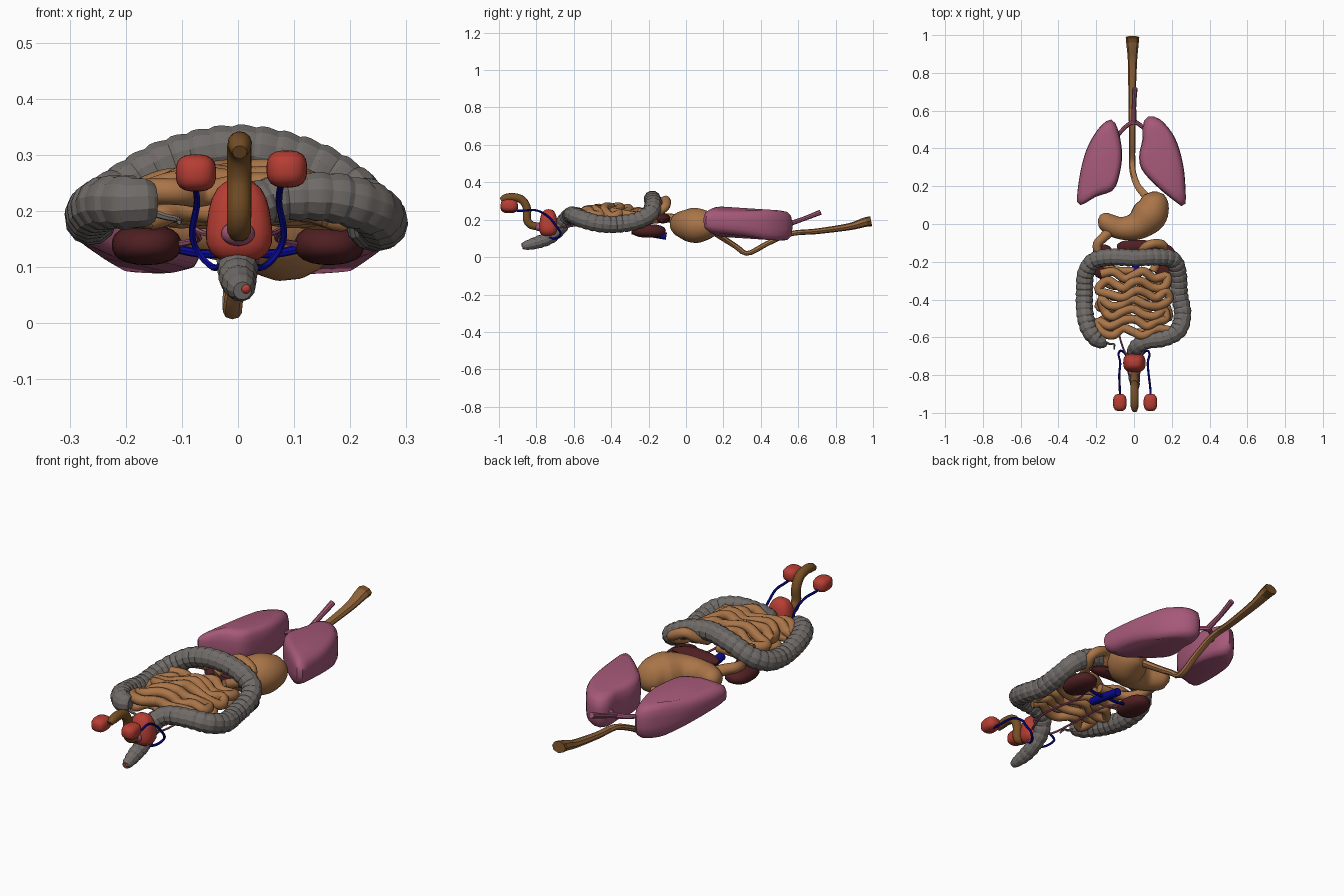
import bpy, bmesh, math
from mathutils import Vector

if "Cube" in bpy.data.objects:
    bpy.data.objects.remove(bpy.data.objects["Cube"])


def material(name, rgb):
    m = bpy.data.materials.new(name)
    m.diffuse_color = (*rgb, 1)
    m.use_nodes = True
    m.node_tree.nodes["Principled BSDF"].inputs["Base Color"].default_value = m.diffuse_color
    return m


TAN = material("tan", (.40, .178, .065))
UMBER = material("umber", (.29, .13, .042))
BROWN = material("dark brown", (.18, .077, .018))
PINK = material("pink", (.376, .098, .188))
GRAY = material("warm gray", (.162, .147, .138))
RED = material("red", (.47, .048, .034))
MAROON = material("maroon", (.078, .014, .016))
BLUE = material("blue", (.003, .003, .31))


def finish(name, bm, mats, angle=40, rule=None):
    bmesh.ops.recalc_face_normals(bm, faces=bm.faces)
    if rule:
        for f in bm.faces:
            f.material_index = rule(f.calc_center_median())
    me = bpy.data.meshes.new(name)
    bm.to_mesh(me)
    bm.free()
    for m in mats:
        me.materials.append(m)
    me.shade_smooth()
    me.set_sharp_from_angle(angle=math.radians(angle))
    ob = bpy.data.objects.new(name, me)
    bpy.context.collection.objects.link(ob)
    return ob


def spline(pts, n, closed=False):
    """Smooth curve through the points, evenly resampled to n samples."""
    P = [Vector(p) for p in pts]
    if closed:
        P = [P[-1]] + P + P[:2]
    else:
        P = [2 * P[0] - P[1]] + P + [2 * P[-1] - P[-2]]
    fine = []
    for i in range(1, len(P) - 2):
        a, b, c, d = P[i - 1:i + 3]
        for k in range(16):
            t = k / 16
            fine.append(.5 * (2 * b + (c - a) * t + (2 * a - 5 * b + 4 * c - d) * t * t
                              + (3 * b - a - 3 * c + d) * t ** 3))
    fine.append(P[-2])
    dist = [0]
    for a, b in zip(fine, fine[1:]):
        dist.append(dist[-1] + (Vector(b[:3]) - Vector(a[:3])).length)
    out, j = [], 0
    for i in range(n):
        s = dist[-1] * i / (n if closed else n - 1)
        while j < len(dist) - 2 and dist[j + 1] < s:
            j += 1
        out.append(fine[j].lerp(fine[j + 1], (s - dist[j]) / max(dist[j + 1] - dist[j], 1e-9)))
    return out


def loft(bm, rings):
    rows = [[bm.verts.new(p) for p in r] for r in rings]
    k = len(rows[0])
    for a, b in zip(rows, rows[1:]):
        for i in range(k):
            bm.faces.new((a[i], a[(i + 1) % k], b[(i + 1) % k], b[i]))
    bm.faces.new(rows[0])
    bm.faces.new(rows[-1])


def tube(name, pts, mats, n=30, sides=10, bulge=None, angle=40, rule=None, flat=1.0):
    """Sweep a circle along (x, y, z, radius) points; flat squashes it in z."""
    S = spline(pts, n)
    pos = [Vector(s[:3]) for s in S]
    u = None
    rings = []
    for i, p in enumerate(pos):
        t = (pos[min(i + 1, n - 1)] - pos[max(i - 1, 0)]).normalized()
        if u is None:
            u = t.orthogonal()
        u = (u - t * u.dot(t)).normalized()
        v = t.cross(u)
        r = max(S[i][3], .002) * (bulge(i) if bulge else 1)
        ring = []
        for k in range(sides):
            a = 2 * math.pi * k / sides
            q = r * (math.cos(a) * u + math.sin(a) * v)
            q.z *= flat
            ring.append(p + q)
        rings.append(ring)
    bm = bmesh.new()
    loft(bm, rings)
    return finish(name, bm, mats, angle, rule)


def blob(name, centre, size, mat, power=2.0, taper=0.0):
    """Rounded body: power 2 is an ellipsoid, higher is boxier."""
    bm = bmesh.new()
    bmesh.ops.create_uvsphere(bm, u_segments=20, v_segments=12, radius=1)
    for v in bm.verts:
        c = v.co
        k = sum(abs(x) ** power for x in c) ** (-1 / power)
        c *= k
        w = 1 - taper * c.z
        v.co = Vector((c.x * size[0] * w, c.y * size[1] * w, c.z * size[2])) + Vector(centre)
    return finish(name, bm, [mat])


# Gullet, flared and flattened at the throat
tube("gullet", [(-.008, .99, .192, .036), (-.008, .955, .186, .033), (-.008, .87, .162, .025),
                (-.01, .7, .138, .02), (-.01, .56, .125, .018), (-.01, .44, .075, .017),
                (-.01, .33, .02, .017), (-.005, .27, .055, .017), (.02, .2, .1, .019),
                (.07, .14, .14, .022)], [TAN, UMBER, BROWN], n=40, sides=8, flat=.75,
     rule=lambda c: 2 if c.y > .96 else 1 if c.y > .62 else 0)

# Windpipe and its two branches
tube("windpipe", [(.005, .72, .24, .014), (0, .63, .205, .012), (0, .53, .17, .014)],
     [PINK], n=10, sides=8)
for s, tag in ((-1, "left"), (1, "right")):
    tube(tag + "_bronchus", [(0, .545, .172, .012), (s * .05, .51, .168, .011),
                             (s * .1, .45, .165, .01)], [PINK], n=8, sides=8)


# Lungs: stacked outlines, thinner only near the outer edge
def lung(name, outline):
    ring = spline([(x, y, 0) for x, y in outline], 36, True)
    mid = sum(ring, Vector()) / len(ring)
    rings = []
    for t, k in ((-1, .72), (-.93, .88), (-.65, .98), (-.2, 1), (.3, 1), (.7, .97), (.93, .88), (1, .72)):
        layer = []
        for p in ring:
            q = mid + (p - mid) * k
            half = .081 * (1 - .55 * max(0, (abs(q.x) - .2) / .1))
            layer.append((q.x, q.y, .195 - .065 * (q.y - .1) + half * t))
        rings.append(layer)
    bm = bmesh.new()
    loft(bm, rings)
    finish(name, bm, [PINK], 50)


lung("left_lung", [(-.12, .553), (-.18, .515), (-.245, .41), (-.283, .28), (-.302, .13), (-.28, .1),
                   (-.2, .145), (-.11, .18), (-.075, .27), (-.063, .38), (-.085, .5)])
lung("right_lung", [(.075, .568), (.14, .553), (.215, .46), (.257, .33), (.272, .2), (.268, .095),
                    (.21, .125), (.12, .2), (.043, .285), (.027, .36), (.045, .45), (.048, .53)])

# Stomach and the first loops of gut on either side
tube("stomach", [(.105, .168, .175, .02), (.106, .15, .172, .058), (.102, .095, .17, .085),
                 (.075, .04, .17, .094), (.01, -.012, .175, .074), (-.07, -.022, .18, .06),
                 (-.13, 0, .185, .054), (-.165, .025, .19, .042), (-.185, .035, .19, .015)],
     [TAN], n=32, sides=18, angle=60)
tube("duodenum", [(-.12, -.03, .19, .03), (-.16, -.07, .205, .026), (-.195, -.11, .21, .024),
                  (-.18, -.17, .2, .022), (-.12, -.24, .2, .022), (0, -.25, .2, .022)], [TAN])
tube("jejunum_loop", [(.02, -.2, .25, .022), (.045, -.14, .28, .023), (.08, -.11, .305, .024),
                      (.13, -.105, .285, .025), (.16, -.12, .26, .023), (.14, -.17, .235, .022),
                      (.1, -.25, .24, .022)], [TAN])

# Pancreas and kidneys
tube("pancreas", [(-.09, -.12, .2, .01), (-.06, -.12, .203, .03), (.02, -.12, .208, .037),
                  (.1, -.125, .203, .032), (.155, -.13, .195, .012)], [MAROON], n=16, flat=.75)
for s, tag in ((-1, "left"), (1, "right")):
    blob(tag + "_kidney", (s * .163, -.2, .14), (.062, .092, .036), MAROON, 2.4)
    tube(tag + "_kidney_vessel", [(0, -.2, .128, .008), (s * .06, -.2, .124, .008),
                                  (s * .12, -.2, .135, .008)], [BLUE], n=8, sides=8)
    tube(tag + "_ureter", [(s * .11, -.22, .14, .006), (s * .07, -.32, .15, .005),
                           (s * .08, -.55, .17, .005), (s * .06, -.65, .16, .005),
                           (s * .03, -.71, .16, .006)], [PINK], sides=6)
tube("main_vein", [(.01, -.29, .142, .02), (.01, -.2, .128, .02), (.01, -.105, .112, .02)],
     [BLUE], n=8)


# Large bowel: overlapping ring-like pouches
def pouches(i):
    return (.955, 1.035, 1.035, 1.0)[i % 4]


tube("large_bowel", [(-.15, -.61, .215, .036), (-.185, -.612, .215, .047), (-.235, -.56, .215, .047),
                     (-.26, -.47, .2, .045), (-.262, -.36, .185, .045), (-.255, -.26, .2, .045),
                     (-.21, -.195, .235, .045), (-.12, -.175, .285, .045), (0, -.18, .309, .045),
                     (.12, -.175, .285, .045), (.205, -.19, .235, .045), (.233, -.26, .195, .045),
                     (.24, -.37, .175, .045), (.257, -.47, .18, .045), (.235, -.56, .205, .046),
                     (.16, -.605, .225, .044), (.07, -.62, .222, .042), (.02, -.645, .2, .041),
                     (0, -.68, .15, .038), (0, -.73, .105, .036), (0, -.79, .08, .033),
                     (.005, -.845, .065, .026), (.008, -.875, .058, .017)],
     [GRAY], n=209, sides=12, bulge=pouches, angle=20)
blob("bowel_opening", (.014, -.872, .062), (.009, .008, .009), RED)
tube("appendix", [(-.16, -.62, .2, .008), (-.13, -.635, .19, .006), (-.105, -.635, .185, .005),
                  (-.105, -.665, .18, .004)], [GRAY], n=12, sides=6)


# Small bowel: a domed, wandering serpentine with a sparse layer beneath
def serpentine(name, rows, top, rise, y0, step, phase, radius, sway):
    pts = []
    for j in range(rows):
        y = y0 - step * j
        half = .178 - .025 * (j % 3 == 1)
        for k in range(7):
            u = -1 + k / 3
            x = half * u * (1 if j % 2 == 0 else -1)
            wob = sway * math.sin(x * 34 + j * .5 + phase)
            z = top + rise * (1 - u * u) * math.sin(math.pi * (j + .8) / (rows + .6))
            pts.append((x + .012 * math.sin(j * 2.3 + k), y + wob, z + .008 * math.cos(k * 1.7 + j), radius))
    tube(name, pts, [TAN], n=rows * 34, sides=10)


serpentine("small_bowel_upper", 7, .226, .04, -.27, .05, 0, .0235, .022)
serpentine("small_bowel_lower", 5, .192, .012, -.31, .062, 2, .021, .02)

# Bladder, gland and outlet
blob("bladder", (.002, -.735, .183), (.057, .048, .073), RED, 2.9, .17)
blob("gland", (0, -.785, .16), (.03, .026, .022), PINK)
tube("outlet", [(.002, -.78, .165, .02), (.002, -.825, .17, .022), (.002, -.85, .2, .022),
                (.002, -.85, .26, .022), (.002, -.875, .305, .022), (.003, -.92, .32, .022),
                (.003, -.965, .316, .021), (.003, -.99, .305, .013)], [BROWN], n=28, sides=12)

# Paired glands and their ducts
for s, x, tag in ((-1, -.075, "left"), (1, .087, "right")):
    blob(tag + "_testis", (x, -.945, .268 if s < 0 else .275), (.036, .046, .033), RED, 2.9)
    tube(tag + "_duct", [(x, -.96, .25, .006), (x, -.88, .248, .006), (s * .078, -.8, .25, .006),
                         (s * .073, -.735, .215, .006), (s * .082, -.69, .16, .006),
                         (s * .07, -.67, .125, .006), (s * .045, -.69, .1, .006),
                         (s * .03, -.73, .105, .006), (s * .02, -.755, .13, .006)],
         [BLUE], n=36, sides=6)
